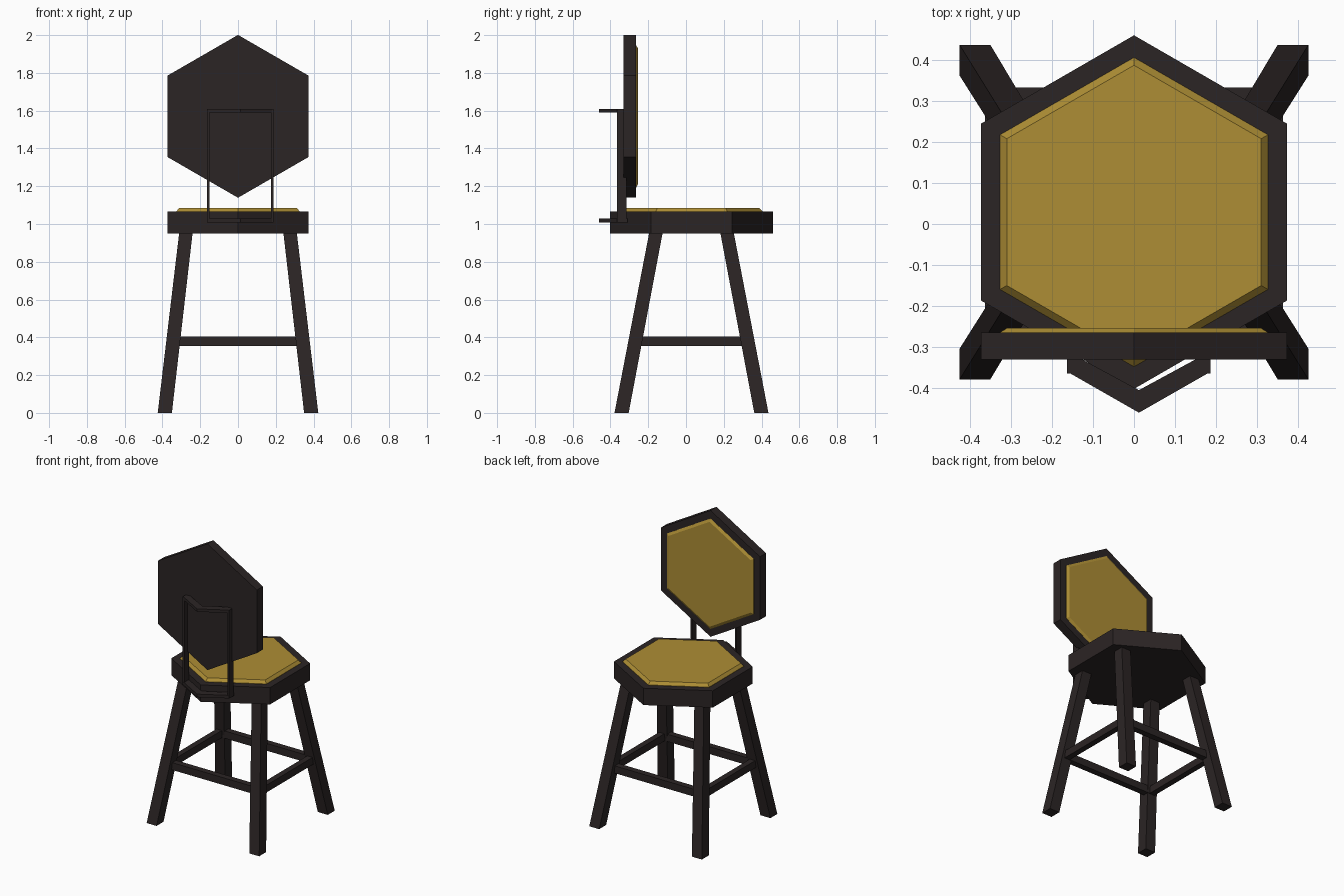
import bpy, bmesh, math
from mathutils import Matrix, Vector

if "Cube" in bpy.data.objects:
    bpy.data.objects.remove(bpy.data.objects["Cube"])

CY = 0.029  # seat centre in y


def material(name, rgb):
    m = bpy.data.materials.new(name)
    m.diffuse_color = (*rgb, 1)
    m.use_nodes = True
    m.node_tree.nodes["Principled BSDF"].inputs["Base Color"].default_value = m.diffuse_color
    return m


DARK = material("dark_wood", (0.024, 0.018, 0.018))
GOLD = material("gold_fabric", (0.42, 0.27, 0.035))


def loft(name, rings, mat, matrix=Matrix()):
    """Closed solid through a list of rings with equal point counts."""
    bm = bmesh.new()
    vs = [[bm.verts.new(matrix @ Vector(p)) for p in ring] for ring in rings]
    n = len(vs[0])
    bm.faces.new(vs[0])
    bm.faces.new(vs[-1])
    for a, b in zip(vs, vs[1:]):
        for i in range(n):
            j = (i + 1) % n
            bm.faces.new((a[i], a[j], b[j], b[i]))
    bmesh.ops.recalc_face_normals(bm, faces=bm.faces)
    me = bpy.data.meshes.new(name)
    bm.to_mesh(me)
    bm.free()
    me.materials.append(mat)
    ob = bpy.data.objects.new(name, me)
    bpy.context.collection.objects.link(ob)
    return ob


def hexagon(r, z):
    return [(r * math.sin(i * math.pi / 3), r * math.cos(i * math.pi / 3), z)
            for i in range(6)]


def rect(x0, x1, y0, y1, z):
    return [(x0, y0, z), (x1, y0, z), (x1, y1, z), (x0, y1, z)]


def box(name, x, y, z):
    return loft(name, [rect(*x, *y, z[0]), rect(*x, *y, z[1])], DARK)


# Seat board and its bevelled cushion
seat_at = Matrix.Translation((0, CY, 0))
loft("seat", [hexagon(0.431, 0.95), hexagon(0.431, 1.065)], DARK, seat_at)
loft("seat_cushion", [hexagon(0.377, 1.06), hexagon(0.377, 1.067),
                      hexagon(0.358, 1.086)], GOLD, seat_at)

# Upright backrest: local z points to +y, cushion faces the seat
back_at = Matrix.Translation((0, 0, 1.57)) @ Matrix.Rotation(-math.pi / 2, 4, 'X')
loft("backrest", [hexagon(0.431, -0.33), hexagon(0.431, -0.265)], DARK, back_at)
loft("backrest_cushion", [hexagon(0.377, -0.27), hexagon(0.377, -0.264),
                          hexagon(0.358, -0.254)], GOLD, back_at)

# Splayed legs with square feet, and stretchers
for sx, xn in ((-1, "left"), (1, "right")):
    for sy, yn in ((-1, "front"), (1, "back")):
        rings = []
        for cx, cy, h, z in ((0.3875, 0.37, 0.0375, 0), (0.275, 0.187, 0.0355, 0.96)):
            x, y = sx * cx, CY + sy * cy
            rings.append(rect(x - h, x + h, y - h, y + h, z))
        loft(f"{yn}_{xn}_leg", rings, DARK)
    x = sx * 0.343
    box(f"{xn}_stretcher", (x - 0.02, x + 0.02), (CY - 0.29, CY + 0.29), (0.355, 0.405))
for sy, yn in ((-1, "front"), (1, "back")):
    y = CY + sy * 0.283
    box(f"{yn}_stretcher", (-0.335, 0.335), (y - 0.021, y + 0.021), (0.355, 0.405))

# Bracket joining seat and backrest: two uprights and two V-shaped bands
BX, HALF, T = 0.012, 0.175, 0.012
for s, n in ((-1, "left"), (1, "right")):
    a, b = sorted((BX + s * HALF, BX + s * (HALF - T)))
    box(f"{n}_bracket_bar", (a, b), (-0.364, -0.314), (1.007, 1.61))
vee = [(BX - HALF, -0.36), (BX, -0.46), (BX + HALF, -0.36),
       (BX + HALF, -0.31), (BX, -0.405), (BX - HALF, -0.31)]
for n, z0, z1 in (("lower", 1.007, 1.028), ("upper", 1.59, 1.61)):
    loft(f"{n}_bracket_band", [[(x, y, z) for x, y in vee] for z in (z0, z1)], DARK)
